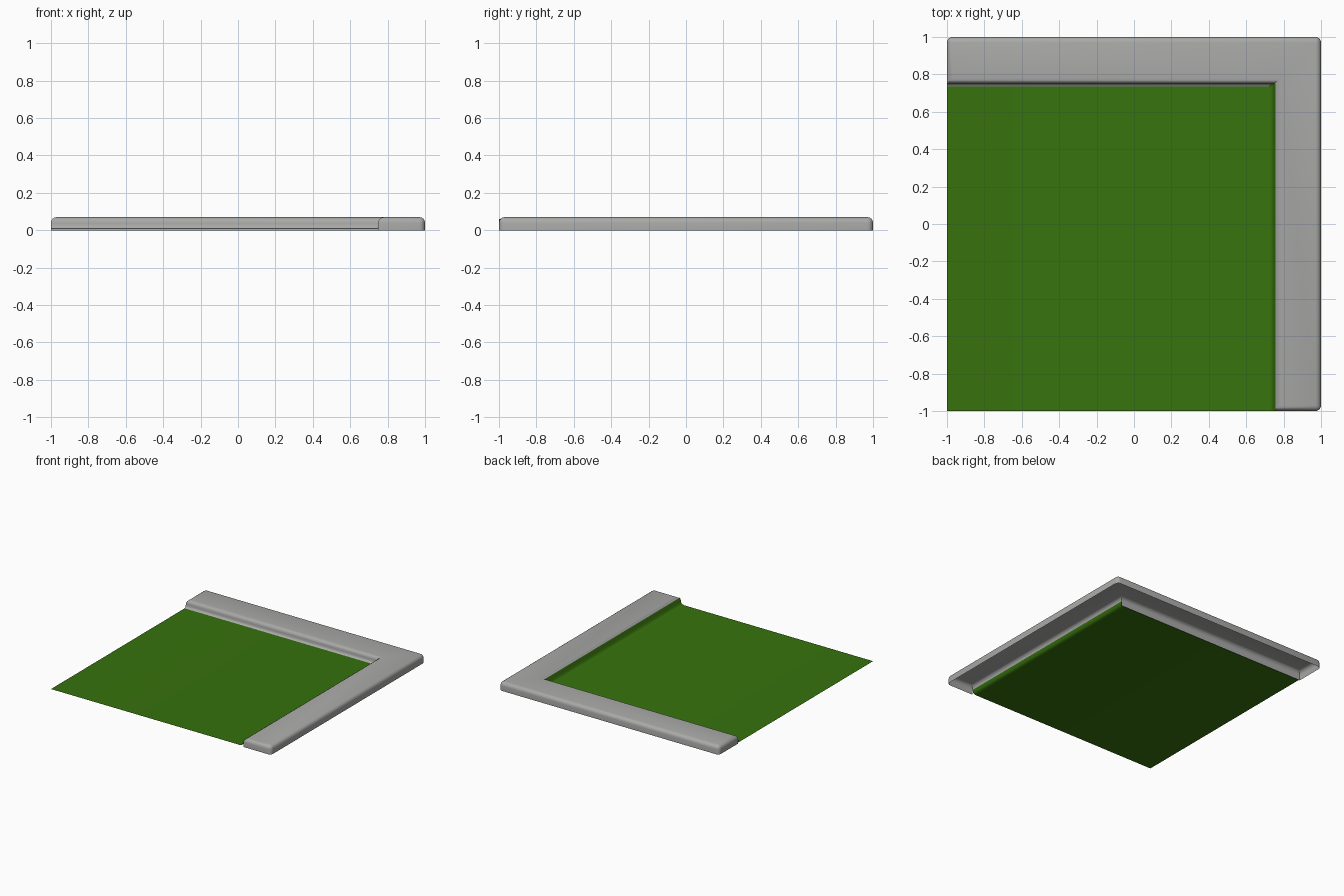
import bpy, bmesh, math

cube = bpy.data.objects.get("Cube")
if cube:
    bpy.data.objects.remove(cube)


def material(name, rgb):
    m = bpy.data.materials.new(name)
    m.use_nodes = True
    m.diffuse_color = (*rgb, 1)
    m.node_tree.nodes["Principled BSDF"].inputs["Base Color"].default_value = (*rgb, 1)
    return m


def finish(bm, name, mat):
    mesh = bpy.data.meshes.new(name)
    bm.to_mesh(mesh)
    bm.free()
    mesh.materials.append(mat)
    obj = bpy.data.objects.new(name, mesh)
    bpy.context.collection.objects.link(obj)
    bpy.ops.object.select_all(action="DESELECT")
    obj.select_set(True)
    bpy.context.view_layer.objects.active = obj
    bpy.ops.object.shade_smooth_by_angle(angle=math.radians(40))
    return obj


def strip(name, start, end, mat):
    """Sheet joining two matching rows of points."""
    bm = bmesh.new()
    rows = [[bm.verts.new(p) for p in row] for row in (start, end)]
    for i in range(len(start) - 1):
        bm.faces.new((rows[0][i], rows[0][i + 1], rows[1][i + 1], rows[1][i]))
    return finish(bm, name, mat)


grey = material("concrete grey", (0.40, 0.40, 0.395))
green = material("grass green", (0.038, 0.17, 0.004))

INNER, HEIGHT, ROUND = 0.75, 0.07, 0.03

# L-shaped kerb: hollow shell, open underneath, rounded along the top
outline = [(-1, INNER), (INNER, INNER), (INNER, -1), (1, -1), (1, 1), (-1, 1)]
bm = bmesh.new()
base = bm.faces.new([bm.verts.new((x, y, 0)) for x, y in outline])
top = bmesh.ops.extrude_face_region(bm, geom=[base], use_keep_orig=True)
bmesh.ops.translate(bm, vec=(0, 0, HEIGHT),
                    verts=[v for v in top["geom"] if isinstance(v, bmesh.types.BMVert)])
bmesh.ops.recalc_face_normals(bm, faces=bm.faces)
bmesh.ops.delete(bm, geom=[f for f in bm.faces if f.calc_center_median().z < 0.001],
                 context="FACES_ONLY")


def is_rounded(edge):
    a, b = (v.co for v in edge.verts)
    upright = abs(a.z - b.z) > 0.01
    outer_corner = abs(a.x) > 0.99 and abs(a.y) > 0.99
    return (upright and outer_corner) or min(a.z, b.z) > 0.01


bmesh.ops.bevel(bm, geom=[e for e in bm.edges if is_rounded(e)], offset=ROUND,
                segments=4, profile=0.5, affect="EDGES")
# The side arm's inner wall is formed by the turned-up lawn instead
bmesh.ops.delete(bm, geom=[f for f in bm.faces if f.normal.x < -0.95
                           and f.calc_center_median().z < 0.04
                           and f.calc_center_median().x > 0],
                 context="FACES_ONLY")
finish(bm, "kerb", grey)

# Lawn sheet that curves up against the side arm
lawn = [(-1, 0.008), (0.715, 0.008), (0.733, 0.012), (0.742, 0.02),
        (0.747, 0.04), (0.756, 0.06)]
strip("lawn", [(x, -1, z) for x, z in lawn],
      [(x, INNER, z) for x, z in lawn], green)

# Small flared foot along the back arm
foot = [(0.735, 0.0085), (0.744, 0.013), (0.749, 0.022), (0.75, 0.034)]
strip("back_kerb_foot", [(-1, y, z) for y, z in foot],
      [(0.745, y, z) for y, z in foot], grey)
